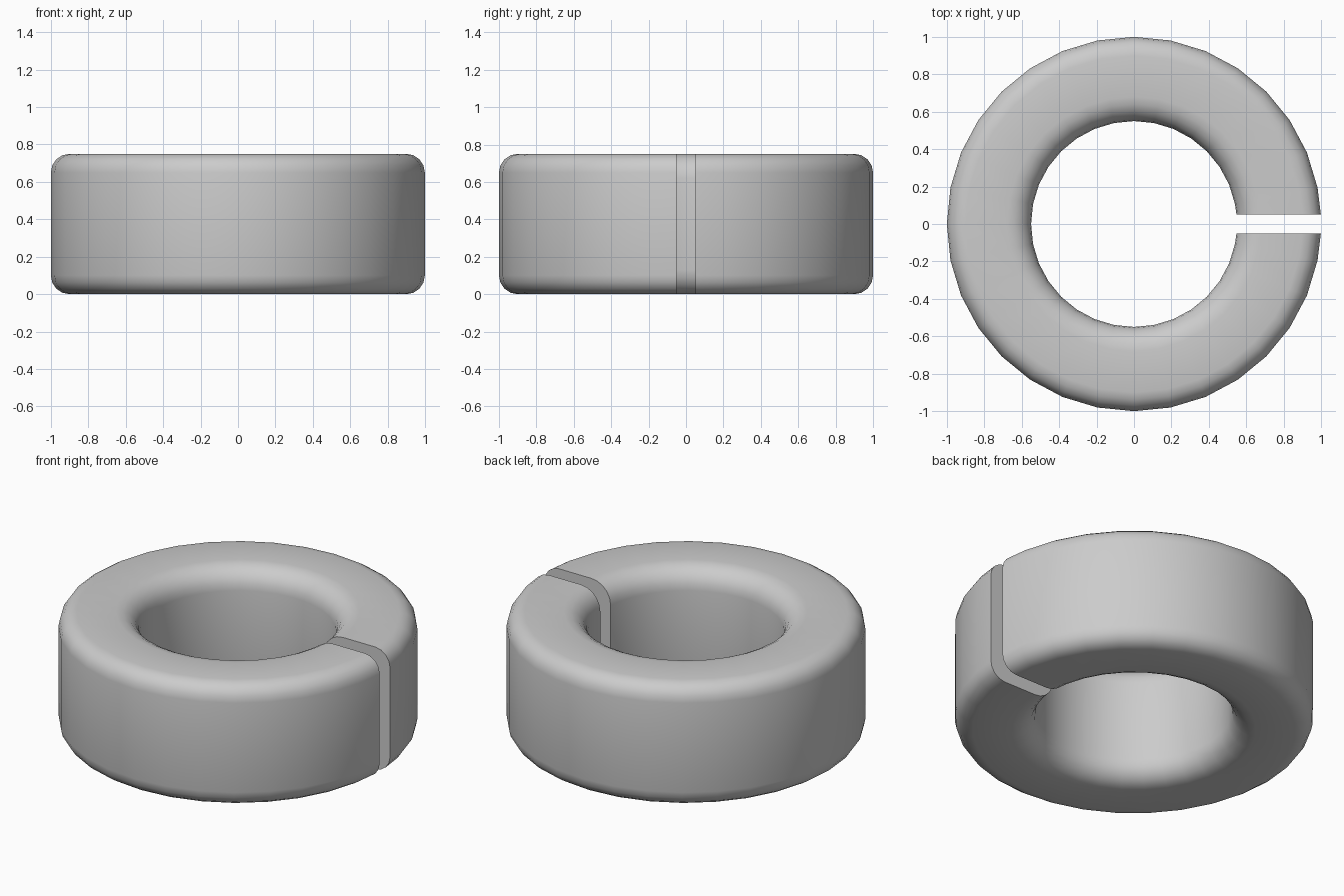
import bpy, bmesh, math

cube = bpy.data.objects.get("Cube")
if cube:
    bpy.data.objects.remove(cube, do_unlink=True)

INNER, OUTER, HEIGHT = 0.55, 1.0, 0.75
HALF_GAP = 0.05
SEGMENTS = 32


def corner(cr, cz, radius, start, steps):
    """Quarter-circle of profile points around (cr, cz)."""
    angles = [math.radians(start + 90 * i / steps) for i in range(steps + 1)]
    return [(cr + radius * math.cos(a), cz + radius * math.sin(a)) for a in angles]


# Rounded rectangular cross-section, counter-clockwise from the lower outer corner
ro, ri = 0.1, 0.13
profile = (corner(OUTER - ro, ro, ro, 270, 4)
           + corner(OUTER - ro, HEIGHT - ro, ro, 0, 4)
           + corner(INNER + ri, HEIGHT - ri, ri, 90, 5)
           + corner(INNER + ri, ri, ri, 180, 5))

# Sweep around z, with flat parallel ends either side of the slot
bm = bmesh.new()
rings = []
for k in range(SEGMENTS + 1):
    a = math.tau * k / SEGMENTS
    ring = []
    for r, z in profile:
        if k in (0, SEGMENTS):
            x = math.sqrt(r * r - HALF_GAP ** 2)
            y = HALF_GAP if k == 0 else -HALF_GAP
        else:
            x, y = r * math.cos(a), r * math.sin(a)
        ring.append(bm.verts.new((x, y, z)))
    rings.append(ring)

n = len(profile)
for a, b in zip(rings, rings[1:]):
    for i in range(n):
        j = (i + 1) % n
        bm.faces.new((a[i], b[i], b[j], a[j]))
bm.faces.new(rings[0])
bm.faces.new(rings[-1][::-1])
bmesh.ops.recalc_face_normals(bm, faces=bm.faces)

mesh = bpy.data.meshes.new("split_ring")
bm.to_mesh(mesh)
bm.free()
ring_obj = bpy.data.objects.new("split_ring", mesh)
bpy.context.collection.objects.link(ring_obj)

# Plain grey finish
grey = bpy.data.materials.new("light_grey")
grey.use_nodes = True
colour = (0.6, 0.6, 0.6, 1)
grey.diffuse_color = colour
grey.node_tree.nodes["Principled BSDF"].inputs["Base Color"].default_value = colour
mesh.materials.append(grey)

# Smooth rounding, crisp slot edges
bpy.ops.object.select_all(action="DESELECT")
ring_obj.select_set(True)
bpy.context.view_layer.objects.active = ring_obj
bpy.ops.object.shade_smooth_by_angle(angle=math.radians(35))
